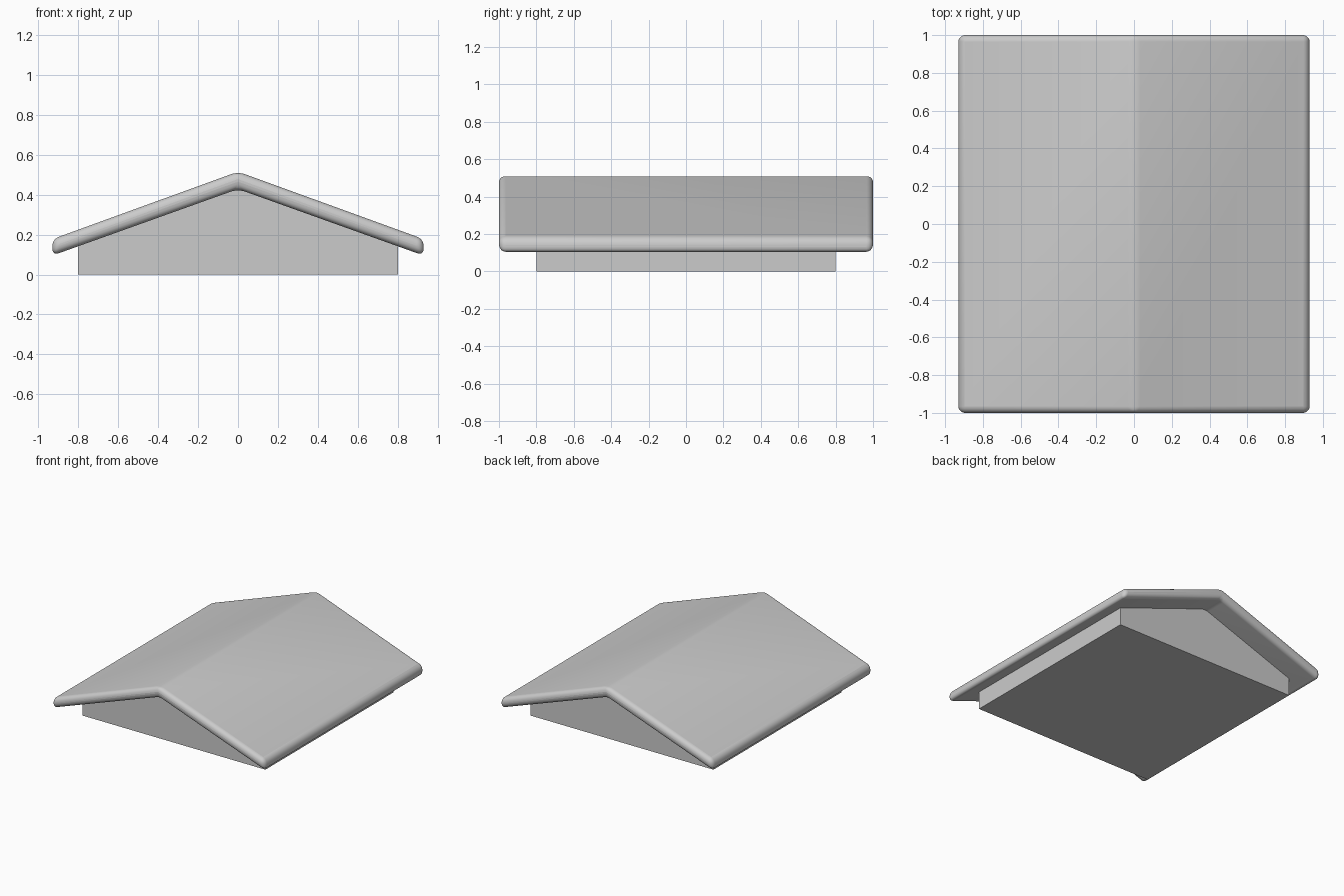
import bpy
import bmesh
import math

if "Cube" in bpy.data.objects:
    bpy.data.objects.remove(bpy.data.objects["Cube"], do_unlink=True)

# Single plain grey
grey = bpy.data.materials.new("light_grey")
grey.use_nodes = True
colour = (0.6, 0.6, 0.6, 1)
grey.diffuse_color = colour
grey.node_tree.nodes["Principled BSDF"].inputs["Base Color"].default_value = colour


def extrude_profile(name, half, half_depth):
    """Mirror a half profile (x, z) across x = 0 and extrude it along y."""
    mirrored = [(-x, z) for x, z in reversed(half) if x > 0]
    bm = bmesh.new()
    face = bm.faces.new([bm.verts.new((x, -half_depth, z)) for x, z in half + mirrored])
    back = bmesh.ops.extrude_face_region(bm, geom=[face])["geom"]
    bmesh.ops.translate(bm, vec=(0, 2 * half_depth, 0),
                        verts=[v for v in back if isinstance(v, bmesh.types.BMVert)])
    bmesh.ops.recalc_face_normals(bm, faces=bm.faces)
    mesh = bpy.data.meshes.new(name)
    bm.to_mesh(mesh)
    bm.free()
    mesh.materials.append(grey)
    obj = bpy.data.objects.new(name, mesh)
    bpy.context.collection.objects.link(obj)
    return obj


# Gable block under the roof
extrude_profile("gable_block", [(0, 0.45), (0.8, 0.165), (0.8, 0)], 0.8)

# Roof slab: a folded board with rounded edges
roof = extrude_profile("roof", [(0, 0.515), (0.93, 0.177), (0.93, 0.095), (0, 0.428)], 1.0)
bevel = roof.modifiers.new("rounded_edges", "BEVEL")
bevel.width = 0.035
bevel.segments = 5
bevel.limit_method = "ANGLE"
bevel.angle_limit = math.radians(30)

# Smooth shading on the rounded slab
bpy.ops.object.select_all(action="DESELECT")
roof.select_set(True)
bpy.context.view_layer.objects.active = roof
bpy.ops.object.shade_smooth_by_angle(angle=math.radians(40))
